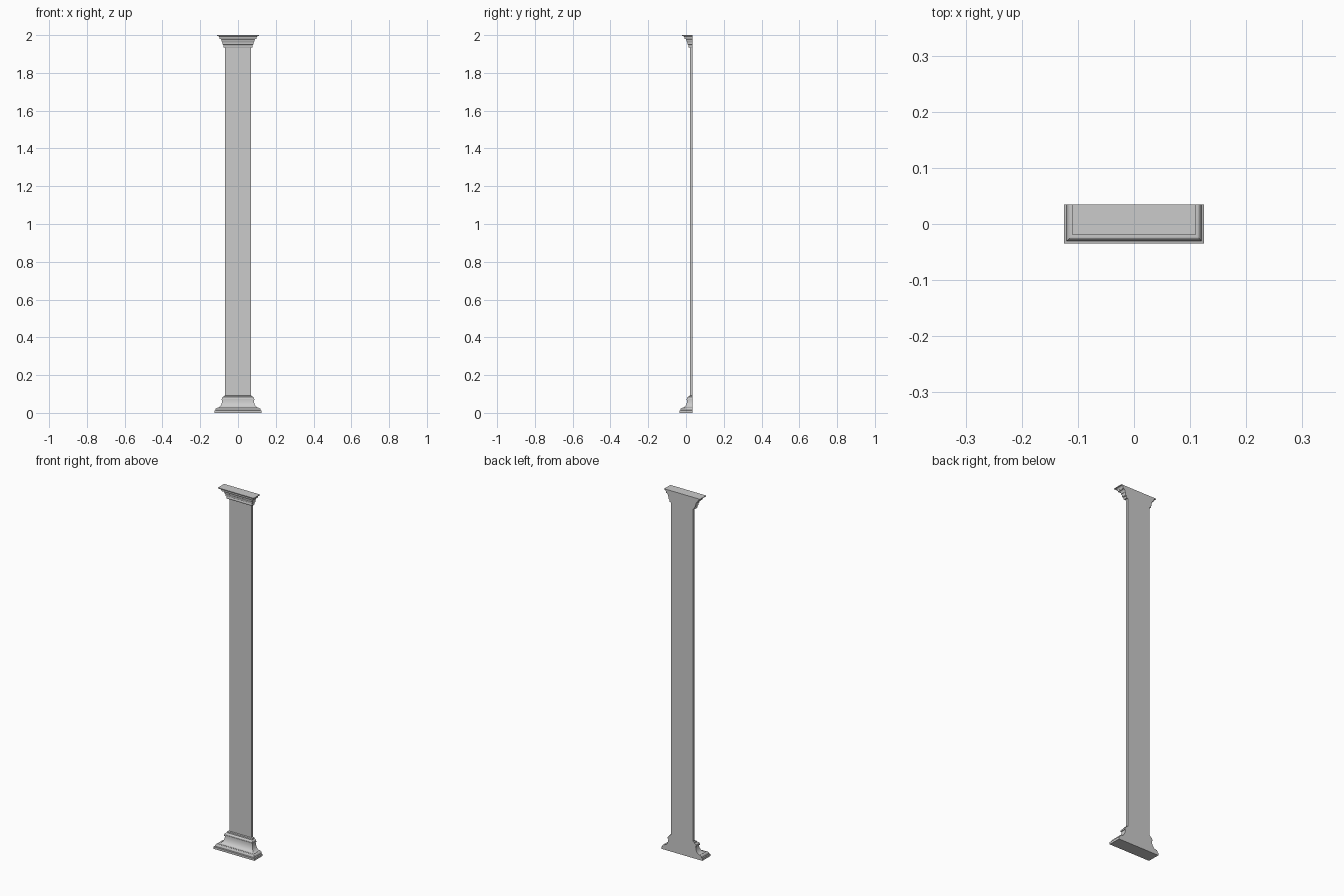
import bpy, bmesh
from math import sin, cos, pi, radians

if "Cube" in bpy.data.objects:
    bpy.data.objects.remove(bpy.data.objects["Cube"])

BACK = 0.035      # flat wall side
INSET = 0.055     # depth = half width - inset


def arc(w0, z0, w1, z1, concave=True, n=8):
    """Quarter ellipse of (half width, z) points between two points."""
    pts = []
    for i in range(n + 1):
        a = i / n * pi / 2
        s, c = sin(a), 1 - cos(a)
        u, v = (s, c) if concave else (c, s)
        pts.append((w0 + (w1 - w0) * u, z0 + (z1 - z0) * v))
    return pts


def mitred(name, profile):
    """Sweep a moulding profile round the front and two sides, flat at the back."""
    bm = bmesh.new()
    rings = []
    for w, z in profile:
        front = BACK - (w - INSET)
        rings.append([bm.verts.new(p) for p in
                      ((-w, BACK, z), (-w, front, z), (w, front, z), (w, BACK, z))])
    for a, b in zip(rings, rings[1:]):
        for i in range(4):
            j = (i + 1) % 4
            bm.faces.new((a[i], a[j], b[j], b[i]))
    bm.faces.new(rings[0])
    bm.faces.new(rings[-1])
    bmesh.ops.remove_doubles(bm, verts=bm.verts, dist=1e-5)
    bmesh.ops.recalc_face_normals(bm, faces=bm.faces)
    me = bpy.data.meshes.new(name)
    bm.to_mesh(me)
    bm.free()
    ob = bpy.data.objects.new(name, me)
    bpy.context.collection.objects.link(ob)
    bpy.context.view_layer.objects.active = ob
    ob.select_set(True)
    bpy.ops.object.shade_smooth_by_angle(angle=radians(35))
    ob.select_set(False)
    return ob


# base: plinth, rounded step, tall cove, collar, small ogee into the shaft
base = [(0.125, 0), (0.125, 0.012), (0.120, 0.014)]
base += arc(0.120, 0.014, 0.113, 0.026, concave=False)
base += [(0.109, 0.026)]
base += arc(0.109, 0.027, 0.084, 0.068)
base += [(0.088, 0.068), (0.088, 0.074)]
base += arc(0.086, 0.074, 0.077, 0.084, concave=False)
base += [(0.076, 0.090), (0.067, 0.092)]
mitred("base_moulding", base)

# shaft
mitred("shaft", [(0.068, 0.088), (0.068, 1.938)])

# capital: bead, neck, cove, flared top
cap = [(0.068, 1.935), (0.076, 1.935), (0.078, 1.938), (0.078, 1.944),
       (0.076, 1.947), (0.082, 1.950)]
cap += arc(0.082, 1.950, 0.086, 1.966, concave=False)
cap += arc(0.086, 1.966, 0.094, 1.980, concave=False)
cap += [(0.097, 1.980), (0.097, 1.985)]
cap += arc(0.098, 1.985, 0.108, 1.996, concave=False)
cap += [(0.110, 1.996), (0.110, 2.0)]
mitred("capital_moulding", cap)
